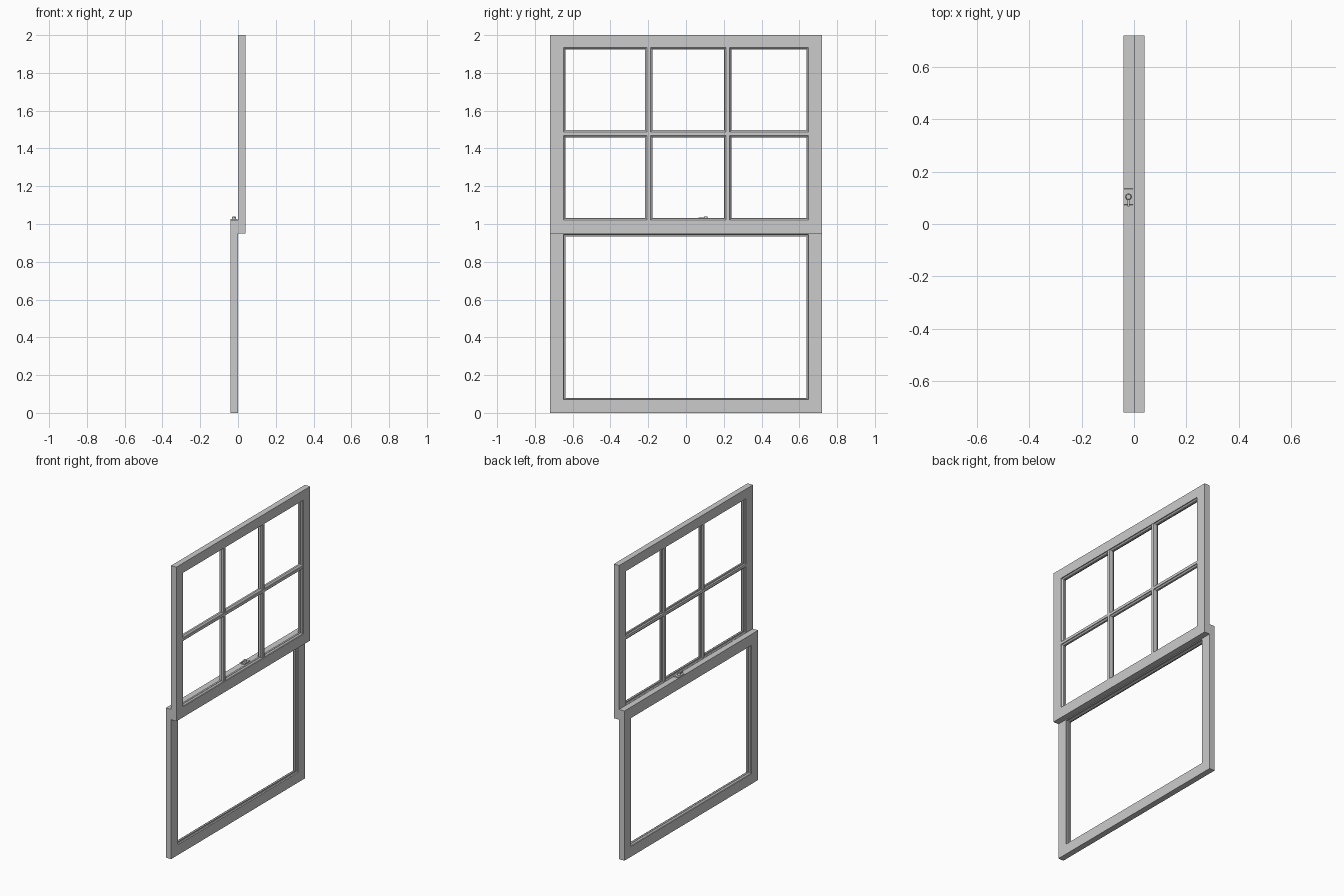
import bpy, bmesh
from mathutils import Vector

if "Cube" in bpy.data.objects:
    bpy.data.objects.remove(bpy.data.objects["Cube"])


def finish(bm, name):
    bmesh.ops.recalc_face_normals(bm, faces=bm.faces)
    me = bpy.data.meshes.new(name)
    bm.to_mesh(me)
    bm.free()
    ob = bpy.data.objects.new(name, me)
    bpy.context.collection.objects.link(ob)
    return ob


def loft(name, rings, closed):
    bm = bmesh.new()
    vs = [[bm.verts.new(p) for p in r] for r in rings]
    n, m = len(vs), len(vs[0])
    for i in range(n if closed else n - 1):
        a, b = vs[i], vs[(i + 1) % n]
        for j in range(m):
            k = (j + 1) % m
            bm.faces.new((a[j], a[k], b[k], b[j]))
    if not closed:
        bm.faces.new(vs[0])
        bm.faces.new(vs[-1])
    return finish(bm, name)


# moulded inner edge: (inset into the opening, depth through the sash)
EDGE = [(0, .040), (0, .034), (.004, .031), (.008, .026), (.010, .026),
        (.010, .014), (.003, .014), (0, .010), (0, 0)]


def sash(name, outer, inner, side):
    """Mitred ring; rectangles are (y0, y1, z0, z1)."""
    rings = []
    for cy, cz in ((0, 0), (1, 0), (1, 1), (0, 1)):
        ring = [(0, outer[cy], outer[2 + cz]), (side * .04, outer[cy], outer[2 + cz])]
        for d, x in EDGE:
            ring.append((side * x, inner[cy] + d * (1 - 2 * cy),
                         inner[2 + cz] + d * (1 - 2 * cz)))
        rings.append(ring)
    return loft(name, rings, True)


# glazing bar section: (half width, depth)
BAR = [(.009, .038), (.010, .034), (.014, .031), (.019, .026),
       (.020, .014), (.010, .014), (.009, .003)]
SECTION = BAR + [(-w, x) for w, x in reversed(BAR)]


def bar(name, at, lo, hi, vertical):
    rings = [[(x, at + w, e) if vertical else (x, e, at + w) for w, x in SECTION]
             for e in (lo, hi)]
    return loft(name, rings, False)


# two sliding sashes
sash("upper_sash", (-.72, .72, .95, 2.0), (-.648, .648, 1.022, 1.934), 1)
sash("lower_sash", (-.72, .72, 0, 1.02), (-.648, .648, .07, .945), -1)

# glazing bars of the upper sash
for i, y in enumerate((-.197, .222)):
    bar(f"vertical_glazing_bar_{i + 1}", y, 1.015, 1.941, True)
bar("horizontal_glazing_bar", 1.478, -.655, .655, False)


def box(name, c, s, bevel):
    bm = bmesh.new()
    bmesh.ops.create_cube(bm, size=1)
    for v in bm.verts:
        v.co = Vector(c) + Vector(a * b for a, b in zip(v.co, s))
    ob = finish(bm, name)
    b = ob.modifiers.new("bevel", 'BEVEL')
    b.width = bevel
    b.segments = 2
    return ob


# sash lock on the meeting rail
box("lock_plate", (-.021, .104, 1.023), (.036, .062, .007), .002)
bpy.ops.mesh.primitive_cone_add(vertices=24, radius1=.012, radius2=.009, depth=.013,
                                location=(-.021, .104, 1.032))
bpy.context.object.name = "lock_pivot"
bpy.ops.object.shade_smooth_by_angle()
box("lock_lever", (-.021, .083, 1.033), (.008, .034, .005), .0015)
